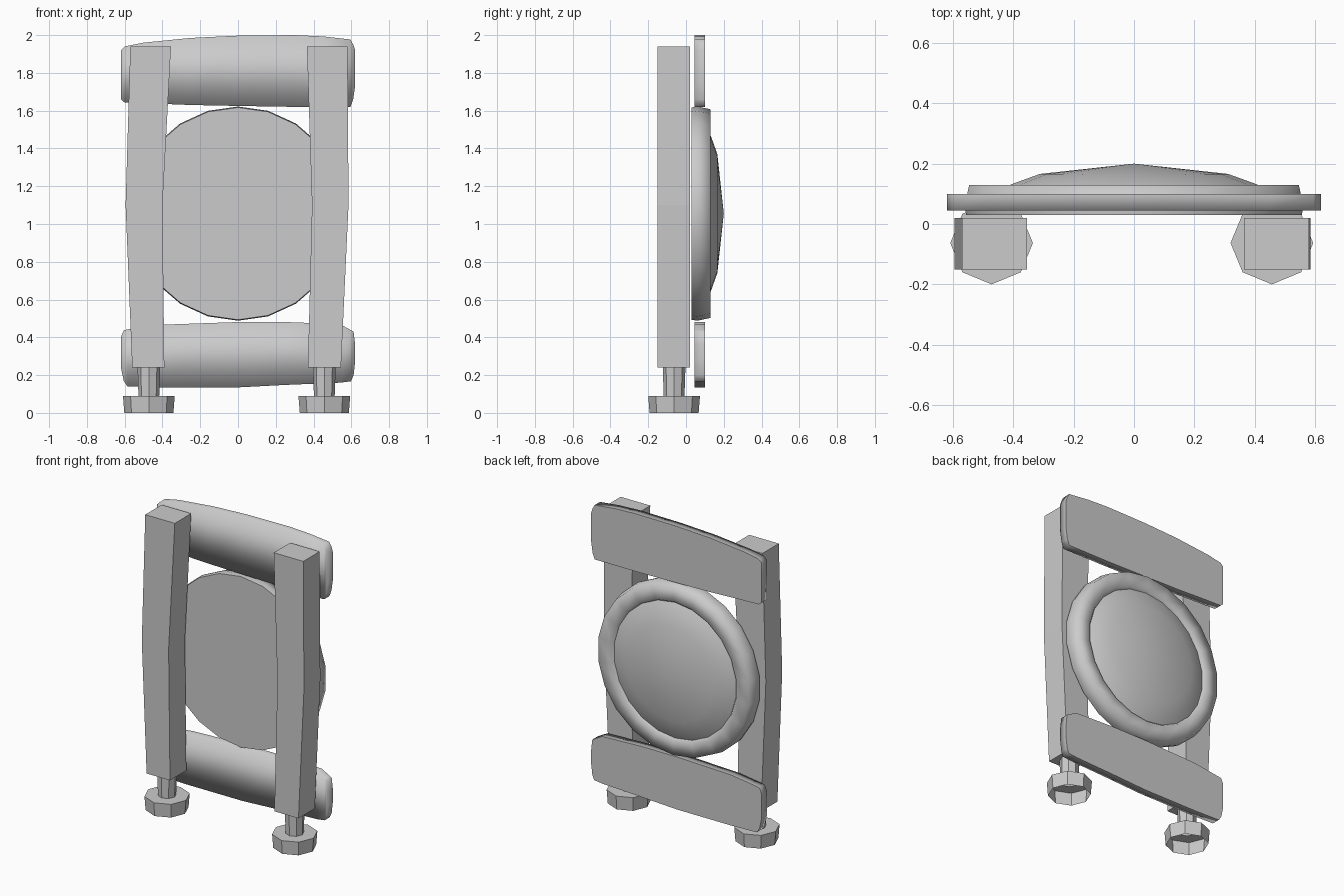
import bpy, bmesh, math
from mathutils import Vector

if "Cube" in bpy.data.objects:
    bpy.data.objects.remove(bpy.data.objects["Cube"])


def finish(name, bm, fix=True):
    if fix:
        bmesh.ops.recalc_face_normals(bm, faces=bm.faces)
    me = bpy.data.meshes.new(name)
    bm.to_mesh(me)
    bm.free()
    ob = bpy.data.objects.new(name, me)
    bpy.context.collection.objects.link(ob)
    return ob


def lathe(name, profile, sides, centre, axis, sharp=None):
    """Spin (radius, height) pairs around the z or y axis; radius 0 makes a fan."""
    bm = bmesh.new()
    c = Vector(centre)
    rings = []
    for r, h in profile:
        ring = []
        for i in range(sides if r else 1):
            a = 2 * math.pi * i / sides
            u, v = r * math.sin(a), r * math.cos(a)
            ring.append(bm.verts.new(c + Vector((u, v, h) if axis == 'z' else (u, h, v))))
        rings.append(ring)
    for lo, hi in zip(rings, rings[1:]):
        for i in range(sides):
            j = (i + 1) % sides
            quad = [lo[i % len(lo)], lo[j % len(lo)], hi[j % len(hi)], hi[i % len(hi)]]
            bm.faces.new(list(dict.fromkeys(quad)))
    if sharp is not None:
        for f in bm.faces:
            f.smooth = True
        bm.normal_update()
        bmesh.ops.recalc_face_normals(bm, faces=bm.faces)
        for e in bm.edges:
            e.smooth = e.calc_face_angle(0) < math.radians(sharp)
    return finish(name, bm)


def post(name, sections, y0=-0.15, y1=0.02):
    """Square post through (z, left x, right x) sections."""
    bm = bmesh.new()
    rings = [[bm.verts.new((x, y, z)) for x, y in ((a, y0), (b, y0), (b, y1), (a, y1))]
             for z, a, b in sections]
    for lo, hi in zip(rings, rings[1:]):
        for i in range(4):
            j = (i + 1) % 4
            bm.faces.new((lo[i], lo[j], hi[j], hi[i]))
    bm.faces.new(rings[0])
    bm.faces.new(rings[-1])
    return finish(name, bm)


def plank(name, stations, y0=0.045, y1=0.10):
    """Board from (x, bottom z, top z) stations, soft front edge, crisp back edge."""
    bm = bmesh.new()
    loops = [[bm.verts.new(p) for p in
              ((x, y0, b), (x, y0, t), (x, y1, t), (x, y1, b))] for x, b, t in stations]
    for lo, hi in zip(loops, loops[1:]):
        for i in range(4):
            j = (i + 1) % 4
            bm.faces.new((lo[i], lo[j], hi[j], hi[i]))
    bm.faces.new(loops[0])
    bm.faces.new(loops[-1])
    bmesh.ops.recalc_face_normals(bm, faces=bm.faces)
    for f in bm.faces:
        f.smooth = True
    for e in bm.edges:
        if all(v.co.y > y1 - 1e-4 for v in e.verts) and \
                any(f.normal.y < 0.9 for f in e.link_faces):
            e.smooth = False
    return finish(name, bm)


# Two slightly bowed posts
post("left_post", [(0.24, -0.56, -0.39), (1.1, -0.595, -0.40), (1.94, -0.57, -0.355)])
post("right_post", [(0.24, 0.37, 0.545), (1.1, 0.392, 0.585), (1.94, 0.365, 0.58)])

# Eight-sided feet with stems, hollow underneath
for side, x in (("left", -0.472), ("right", 0.457)):
    lathe(side + "_foot", [(0.06, 0.24), (0.055, 0.09), (0.137, 0.09), (0.13, 0)],
          8, (x, -0.063, 0), 'z')

# Hand-hewn cross planks
plank("upper_plank", [(-0.62, 1.66, 1.92), (-0.60, 1.643, 1.94), (-0.5, 1.64, 1.96),
                      (-0.25, 1.63, 1.985), (0, 1.625, 1.997), (0.3, 1.62, 2.0),
                      (0.45, 1.62, 1.993), (0.595, 1.62, 1.977), (0.61, 1.66, 1.95),
                      (0.62, 1.73, 1.92)])
plank("lower_plank", [(-0.62, 0.24, 0.40), (-0.605, 0.17, 0.437), (-0.585, 0.14, 0.442),
                      (-0.4, 0.135, 0.467), (0, 0.135, 0.481), (0.25, 0.148, 0.481),
                      (0.54, 0.16, 0.47), (0.598, 0.167, 0.438), (0.612, 0.20, 0.43),
                      (0.62, 0.27, 0.36)])

# Round panel: flat front, raised rim
lathe("round_rim", [(0, 0.03), (0.562, 0.03), (0.567, 0.06), (0.552, 0.13),
                    (0.46, 0.13), (0.44, 0.105)], 22, (0, 0, 1.055), 'y', 50)
# Shallow dome bulging from the back
lathe("dome", [(0.455, 0.108), (0.41, 0.132), (0.315, 0.166), (0, 0.20)],
      22, (0, 0, 1.055), 'y', 50)
for ob in bpy.data.objects:
    if ob.name == "round_rim":
        # soften the rim roll, keep the front disc flat
        for e in ob.data.edges:
            ys = [ob.data.vertices[v].co.y for v in e.vertices]
            e.use_edge_sharp = max(ys) < 0.031
        for f in ob.data.polygons:
            f.use_smooth = f.center.y > 0.031
